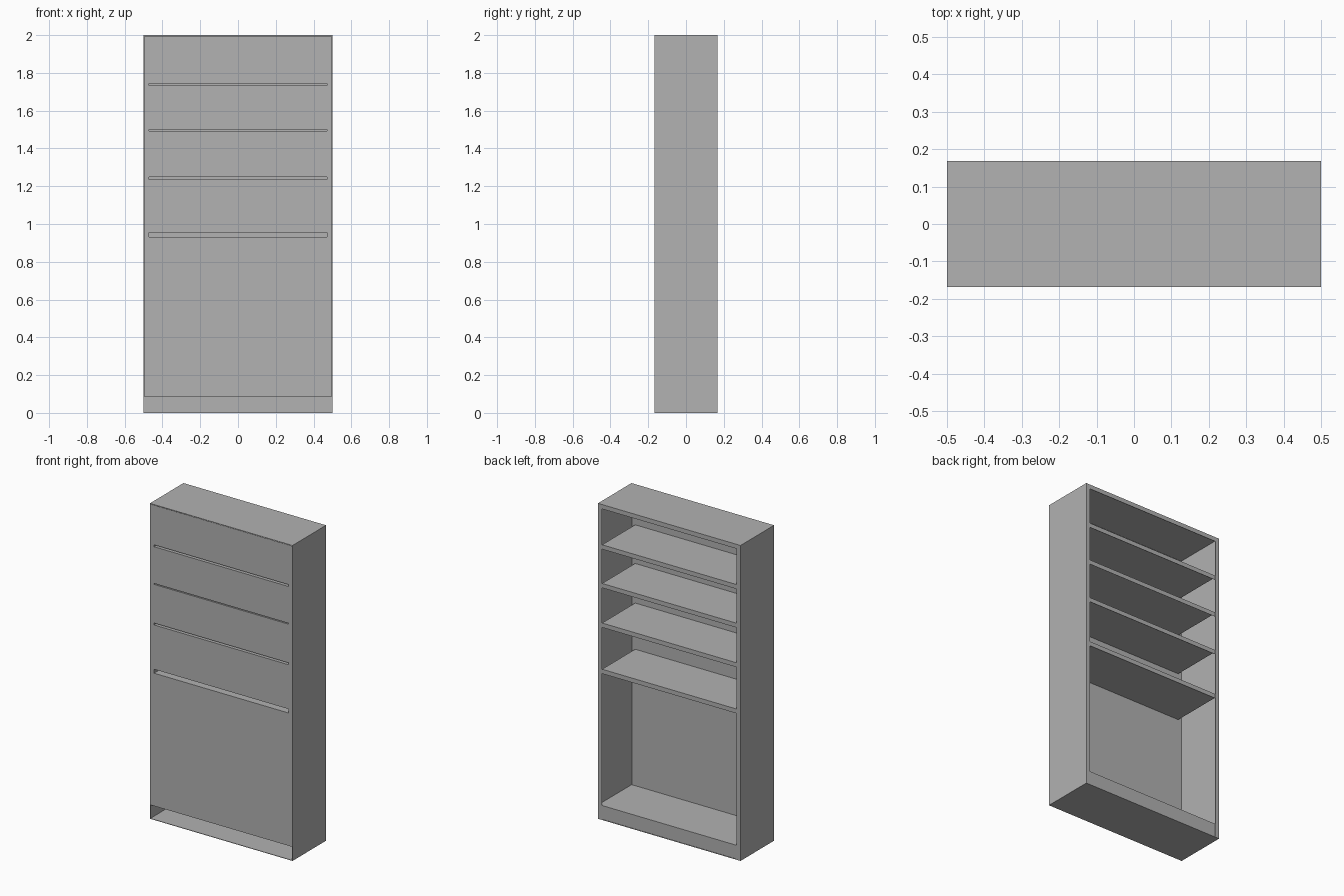
import bpy
import bmesh

default = bpy.data.objects.get("Cube")
if default:
    bpy.data.objects.remove(default, do_unlink=True)

W, D, H = 0.5, 0.168, 2.0      # half width, half depth, height
T = 0.003                      # sheet thickness
INNER = 0.472                  # half width between the rear stiles
FLOOR = 0.09
RAIL = 0.028                   # height of the rear shelf lips
# bottom and top of each shelf
SHELVES = [(0.93, 0.955), (1.236, 1.248), (1.493, 1.499), (1.732, 1.744)]

grey = bpy.data.materials.new("plain_grey")
grey.use_nodes = True
colour = (0.445, 0.445, 0.445, 1)
grey.diffuse_color = colour
grey.node_tree.nodes["Principled BSDF"].inputs["Base Color"].default_value = colour


def finish(name, bm):
    mesh = bpy.data.meshes.new(name)
    bm.to_mesh(mesh)
    bm.free()
    mesh.materials.append(grey)
    obj = bpy.data.objects.new(name, mesh)
    bpy.context.collection.objects.link(obj)
    return obj


def box(name, x, y, z, open_front=False):
    """Box between the given (low, high) pairs, optionally without its front."""
    bm = bmesh.new()
    bmesh.ops.create_cube(bm, size=1)
    for v in bm.verts:
        v.co = [r[0] if c < 0 else r[1] for c, r in zip(v.co, (x, y, z))]
    if open_front:
        bm.normal_update()
        front = [f for f in bm.faces if f.normal.y < -0.5]
        bmesh.ops.delete(bm, geom=front, context='FACES')
    return finish(name, bm)


# Thin outer shell: base, top, two sides
box("base", (-W, W), (-D, D), (0, T))
box("top", (-W, W), (-D, D), (H - T, H))
for side, s in (("left", 1), ("right", -1)):
    box(side + "_side", sorted((s * (W - T), s * W)), (-D, D), (T, H - T))
    # Rear stile framing the open back
    box(side + "_rear_stile", sorted((s * INNER, s * (W - T))), (D - T, D), (T, H - T))

# Bottom deck, rear plinth and rear top rail
box("bottom_deck", (-W + T, W - T), (-D + T, D - T), (FLOOR - T, FLOOR))
box("rear_plinth", (-INNER, INNER), (D - 2 * T, D - T), (T, FLOOR))
box("rear_top_rail", (-INNER, INNER), (D - T, D), (H - RAIL, H - T))

# Hollow shelves, open at the front, each with a rear lip
for i, (low, high) in enumerate(SHELVES, 1):
    box(f"shelf_{i}", (-INNER, INNER), (-D + T, D - T), (low, high), open_front=True)
    box(f"shelf_lip_{i}", (-INNER, INNER), (D - T, D - T / 2), (high - RAIL, high))

# Front panel: a grid of faces that leaves a slot in front of each shelf
bm = bmesh.new()
xs = [-W + 0.004, -INNER, INNER, W - 0.004]
zs = [FLOOR] + [z for pair in SHELVES for z in pair] + [H - 0.005]
grid = [[bm.verts.new((x, -D + 0.001, z)) for x in xs] for z in zs]
for r in range(len(zs) - 1):
    for c in range(len(xs) - 1):
        if r % 2 and c == 1:
            continue
        bm.faces.new((grid[r][c], grid[r][c + 1], grid[r + 1][c + 1], grid[r + 1][c]))
panel = finish("front_panel", bm)
solid = panel.modifiers.new("thickness", 'SOLIDIFY')
solid.thickness = 0.002
solid.offset = -1
